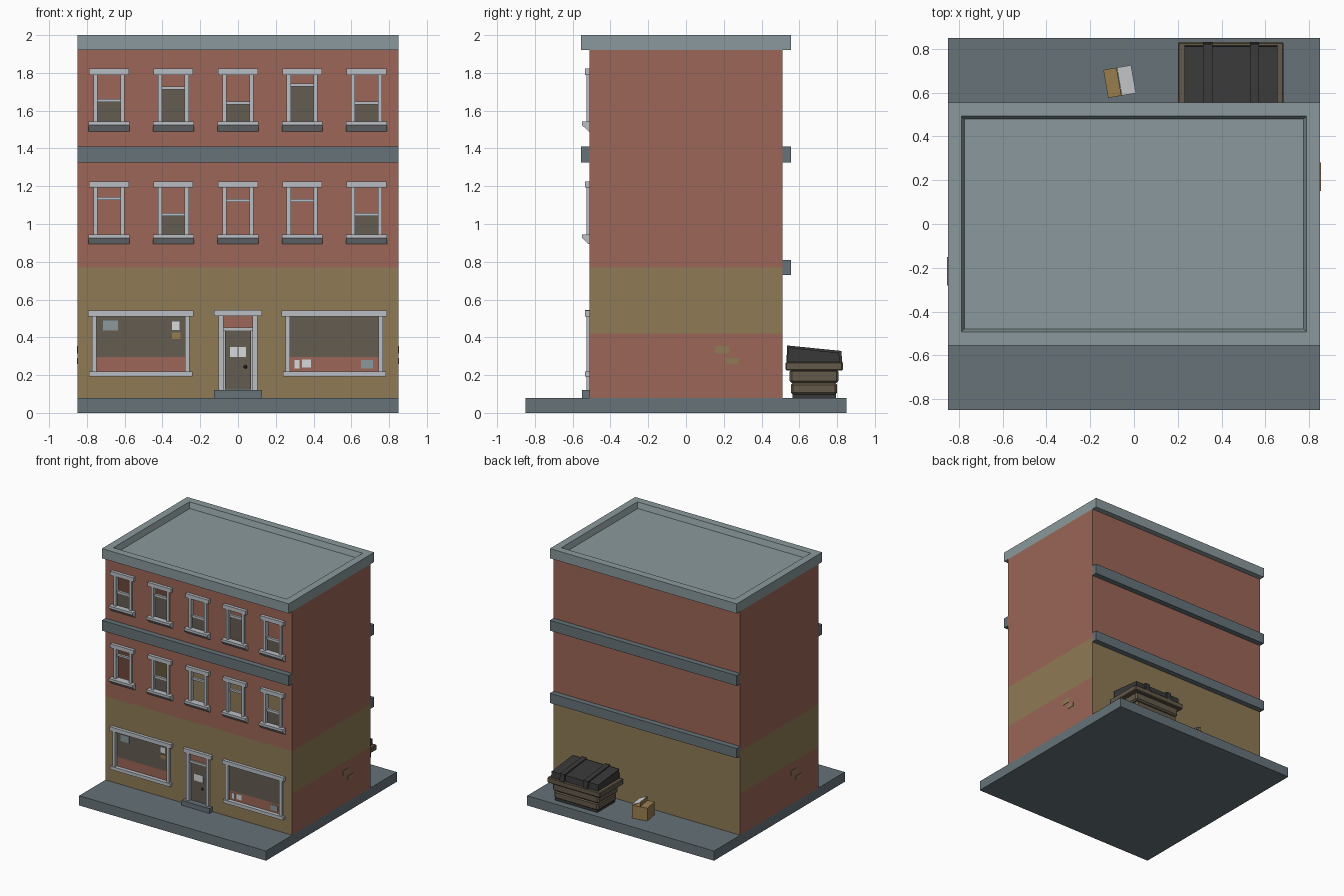
import bpy, bmesh, math
from mathutils import Matrix, Vector

if "Cube" in bpy.data.objects:
    bpy.data.objects.remove(bpy.data.objects["Cube"])

def material(name, rgb):
    m = bpy.data.materials.new(name)
    lin = [c / 12.92 if c <= 0.04045 else ((c + 0.055) / 1.055) ** 2.4 for c in rgb]
    m.diffuse_color = (*lin, 1)
    m.use_nodes = True
    m.node_tree.nodes["Principled BSDF"].inputs["Base Color"].default_value = m.diffuse_color
    return m

BRICK = material("brick red", (0.61, 0.40, 0.34))
TAN = material("tan render", (0.56, 0.48, 0.33))
STONE = material("dark grey stone", (0.40, 0.45, 0.47))
ROOF = material("pale blue grey", (0.54, 0.60, 0.61))
FRAME = material("light frame grey", (0.73, 0.75, 0.77))
GLASS = material("dark glass", (0.39, 0.36, 0.32))
BLACK = material("black plastic", (0.22, 0.22, 0.22))
BIN = material("bin brown", (0.39, 0.35, 0.29))
CARD = material("cardboard", (0.60, 0.49, 0.31))
PAPER = material("white paper", (0.84, 0.85, 0.86))

def finish(name, bm, mats):
    me = bpy.data.meshes.new(name)
    bm.to_mesh(me)
    bm.free()
    ob = bpy.data.objects.new(name, me)
    for m in mats:
        me.materials.append(m)
    bpy.context.collection.objects.link(ob)
    return ob

def prism(name, profile, x0, x1, mat):
    """Extrude a (y, z) outline along x."""
    bm = bmesh.new()
    f = bm.faces.new([bm.verts.new((x0, y, z)) for y, z in profile])
    ext = bmesh.ops.extrude_face_region(bm, geom=[f])["geom"]
    bmesh.ops.translate(bm, vec=(x1 - x0, 0, 0),
                        verts=[v for v in ext if isinstance(v, bmesh.types.BMVert)])
    bmesh.ops.recalc_face_normals(bm, faces=bm.faces)
    return finish(name, bm, [mat])

def box(name, x0, x1, y0, y1, z0, z1, mat, bevel=0):
    ob = prism(name, [(y0, z0), (y1, z0), (y1, z1), (y0, z1)], x0, x1, mat)
    if bevel:
        b = ob.modifiers.new("bevel", "BEVEL")
        b.width, b.segments = bevel, 1
    return ob

W, D = 0.85, 0.51
COLS = [-0.683, -0.342, 0, 0.34, 0.68]
ROWS = [(1.49, [1.655, 1.72, 1.64, 1.735, 1.64], (0, 1, 2, 3, 4)),
        (0.893, [1.135, 1.05, 1.125, 1.125, 1.05], (1, 4))]
SHOPS = [-0.515, 0.51]

# Ground slab
box("pavement", -W, W, -0.85, 0.85, 0, 0.08, STONE)

# Hollow wall shell with openings in the front
holes = [(c - 0.065, c + 0.065, z + 0.05, z + 0.30) for z, _, _ in ROWS for c in COLS]
holes += [(c - 0.235, c + 0.235, 0.22, 0.51) for c in SHOPS]
holes.append((-0.08, 0.08, 0.12, 0.515))
bm = bmesh.new()

def wall(origin, u, us, zs, skip=()):
    for a, b in zip(us, us[1:]):
        for c, d in zip(zs, zs[1:]):
            mx, mz = (a + b) / 2, (c + d) / 2
            if any(h[0] < mx < h[1] and h[2] < mz < h[3] for h in skip):
                continue
            f = bm.faces.new([bm.verts.new(Vector(origin) + Vector(u) * s + Vector((0, 0, z)))
                              for s, z in ((a, c), (b, c), (b, d), (a, d))])
            low = 0.42 if abs(u[1]) > 0.5 else 0
            f.material_index = 1 if low < mz < 0.77 else 0

xs = sorted({-W, W} | {v for h in holes for v in h[:2]})
zs = sorted({0.08, 0.77, 1.92} | {v for h in holes for v in h[2:]})
wall((0, -D, 0), (1, 0, 0), xs, zs, holes)
wall((0, D, 0), (-1, 0, 0), [-W, W], [0.08, 0.77, 1.92])
for s in (1, -1):
    wall((s * W, 0, 0), (0, s, 0), [-D, D], [0.08, 0.42, 0.77, 1.92])
bmesh.ops.remove_doubles(bm, verts=bm.verts, dist=1e-5)
finish("walls", bm, [BRICK, TAN])

# Exposed patches on the side walls
for s in (1, -1):
    for a, b, z0, z1 in ((0.15, 0.23, 0.315, 0.355), (0.21, 0.28, 0.258, 0.29)):
        y0, y1 = sorted((s * a, s * b))
        x0, x1 = sorted((s * W, s * (W + 0.003)))
        box("wall_patch", x0, x1, y0, y1, z0, z1, TAN)

# Cornice with recessed roof
bm = bmesh.new()
bmesh.ops.create_cube(bm, size=1, matrix=Matrix.Translation((0, 0, 1.96)) @
                      Matrix.Diagonal((2 * W, 1.11, 0.08, 1)))
top = [f for f in bm.faces if f.normal.z > 0.9]
bmesh.ops.inset_region(bm, faces=top, thickness=0.087)
bmesh.ops.inset_region(bm, faces=top, thickness=0.021, depth=-0.045)
finish("cornice_roof", bm, [ROOF])

# String courses
box("front_band", -W, W, -0.555, -D, 1.325, 1.41, STONE)
box("back_band_upper", -W, W, D, 0.555, 1.325, 1.41, STONE)
box("back_band_lower", -W, W, D, 0.555, 0.73, 0.81, STONE)

# Upper windows
for z, bars, panes in ROWS:
    for i, c in enumerate(COLS):
        box("window_lintel", c - 0.105, c + 0.105, -0.535, -D, z + 0.30, z + 0.333, FRAME)
        prism("window_sill", [(-D, z), (-0.515, z), (-0.55, z + 0.033), (-0.55, z + 0.052),
                              (-D + 0.02, z + 0.052), (-D + 0.02, z)], c - 0.108, c + 0.108, FRAME)
        for s in (-1, 1):
            m = c + s * 0.071
            box("window_jamb", m - 0.011, m + 0.011, -0.527, -0.49, z + 0.05, z + 0.30, FRAME)
        box("sash_bar", c - 0.062, c + 0.062, -0.512, -0.492, bars[i] - 0.008, bars[i] + 0.008, FRAME)
        if i in panes:
            box("window_pane", c - 0.062, c + 0.062, -0.504, -0.498, z + 0.05, bars[i], GLASS)

# Shop windows
for c in SHOPS:
    box("shop_lintel", c - 0.28, c + 0.28, -0.535, -D, 0.51, 0.543, FRAME)
    box("shop_sill", c - 0.273, c + 0.273, -0.535, -0.49, 0.193, 0.22, FRAME)
    for s in (-1, 1):
        m = c + s * 0.246
        box("shop_jamb", m - 0.012, m + 0.012, -0.527, -0.49, 0.22, 0.51, FRAME)
    box("shop_pane", c - 0.236, c + 0.236, -0.504, -0.498, 0.295, 0.512, GLASS)
    box("shop_display", c - 0.236, c + 0.236, -0.504, -0.498, 0.218, 0.295, BRICK)
for x0, x1, z0, z1, m in ((-0.715, -0.635, 0.435, 0.49, ROOF), (-0.35, -0.31, 0.44, 0.485, PAPER),
                          (-0.35, -0.305, 0.392, 0.425, CARD), (0.30, 0.325, 0.235, 0.28, PAPER),
                          (0.34, 0.387, 0.24, 0.283, PAPER), (0.65, 0.715, 0.235, 0.28, ROOF)):
    box("window_notice", x0, x1, -0.507, -0.503, z0, z1, m)

# Door
box("door_lintel", -0.127, 0.127, -0.535, -D, 0.512, 0.545, FRAME)
box("door_step", -0.127, 0.127, -0.55, -0.49, 0.08, 0.12, STONE)
for s in (-1, 1):
    box("door_jamb", s * 0.09 - 0.012, s * 0.09 + 0.012, -0.527, -0.49, 0.12, 0.512, FRAME)
    box("door_notice", s * 0.022 - 0.02, s * 0.022 + 0.02, -0.513, -0.509, 0.295, 0.35, PAPER)
box("door_transom_bar", -0.08, 0.08, -0.517, -0.49, 0.437, 0.452, FRAME)
box("door_transom_panel", -0.08, 0.08, -0.504, -0.498, 0.452, 0.514, BRICK)
box("door_back", -0.08, 0.08, -0.502, -0.496, 0.12, 0.44, FRAME)
box("door_leaf", -0.07, 0.07, -0.51, -0.502, 0.125, 0.435, GLASS)
box("door_knob", 0.03, 0.048, -0.524, -0.51, 0.235, 0.253, BLACK, 0.005)

# Dumpster
box("bin_foot", 0.25, 0.635, 0.565, 0.795, 0.08, 0.105, BLACK)
box("bin_lower", 0.24, 0.645, 0.555, 0.80, 0.095, 0.16, BIN, 0.012)
box("bin_upper", 0.232, 0.652, 0.548, 0.808, 0.158, 0.23, BIN, 0.012)
box("bin_rim", 0.20, 0.683, 0.527, 0.83, 0.225, 0.27, BIN, 0.006)
prism("bin_lid", [(0.537, 0.265), (0.815, 0.265), (0.81, 0.318), (0.54, 0.347)], 0.23, 0.655, BLACK)
for x in (0.337, 0.55):
    prism("bin_lid_rib", [(0.532, 0.265), (0.828, 0.265), (0.822, 0.328), (0.535, 0.357)],
          x - 0.021, x + 0.021, BLACK)

# Cardboard box with a half open flap
carton = box("carton", -0.062, 0.062, -0.065, 0.065, 0.08, 0.185, CARD)
flap = box("carton_flap", 0, 0.072, -0.065, 0.065, 0, 0.004, PAPER)
flap.data.transform(Matrix.Translation((0, 0, 0.215)) @ Matrix.Rotation(math.radians(25), 4, "Y"))
under = box("carton_flap_back", -0.003, 0.0, -0.065, 0.065, 0.183, 0.219, CARD)
for ob in (carton, flap, under):
    ob.location = (-0.068, 0.65, 0)
    ob.rotation_euler = (0, 0, math.radians(10))
